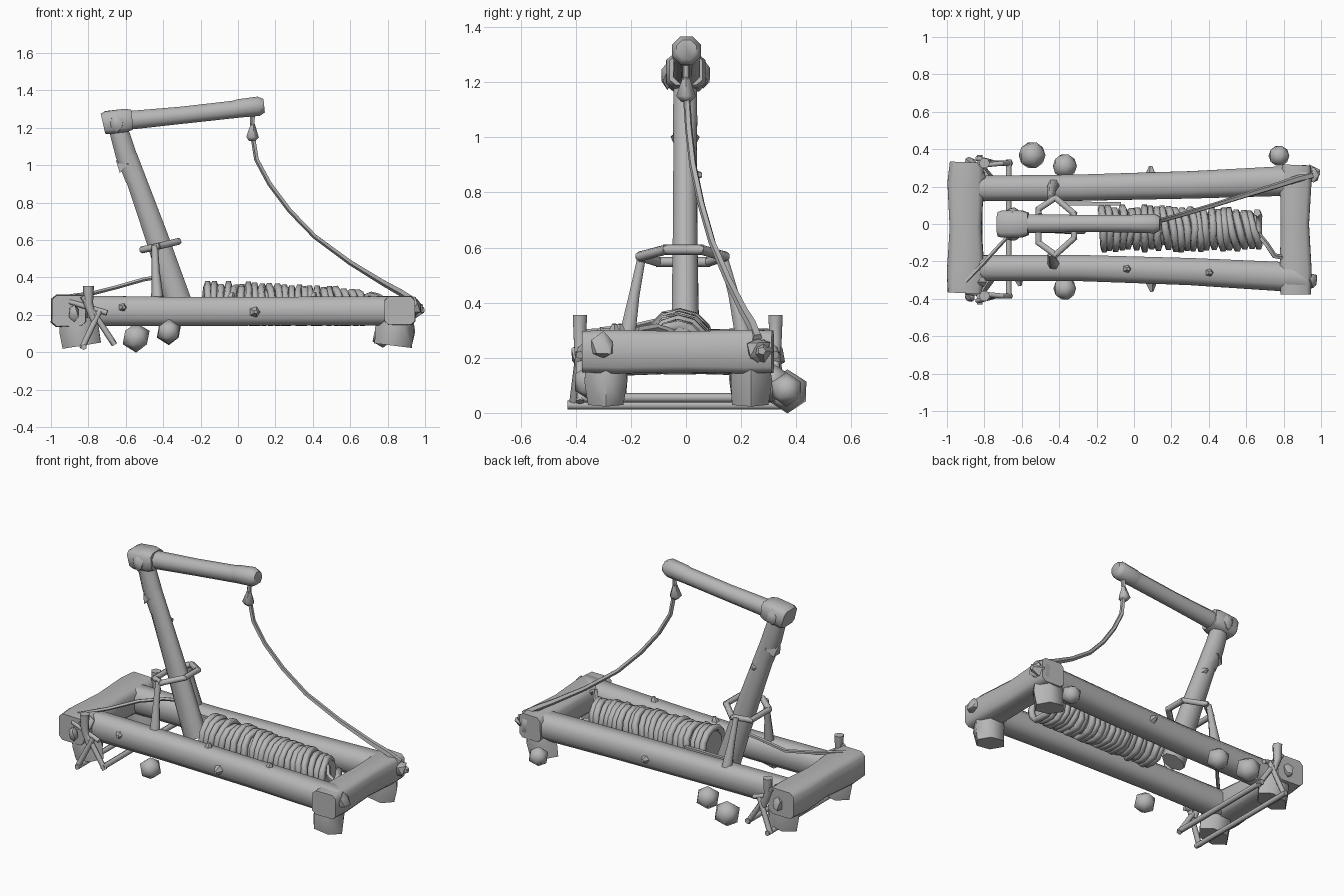
import bpy, bmesh, math, random
from mathutils import Vector

random.seed(4)
mat = bpy.data.materials.new("plain grey")
mat.diffuse_color = (0.47, 0.47, 0.47, 1)


def finish(name, bm, angle):
    bmesh.ops.recalc_face_normals(bm, faces=bm.faces)
    me = bpy.data.meshes.new(name)
    bm.to_mesh(me)
    bm.free()
    me.materials.append(mat)
    me.shade_smooth()
    me.set_sharp_from_angle(angle=math.radians(angle))
    ob = bpy.data.objects.new(name, me)
    bpy.context.collection.objects.link(ob)
    return ob


def tube(name, pts, radii, n=8, up=(0, 0, 1), jitter=0.0, angle=62, box=0.0):
    """Sweep an n-sided section, or a chamfered box if box > 0; a radius is a number or (side, up)."""
    pts = [Vector(p) for p in pts]
    if not isinstance(radii, list):
        radii = [radii] * len(pts)
    k = 1 / math.cos(math.pi / n)
    section = [(k * math.cos(math.tau * (j + 0.5) / n), k * math.sin(math.tau * (j + 0.5) / n)) for j in range(n)]
    if box:
        c = box
        section = [(1, c), (c, 1), (-c, 1), (-1, c), (-1, -c), (-c, -1), (c, -1), (1, -c)]
    bm = bmesh.new()
    rings = []
    for i, p in enumerate(pts):
        t = (pts[min(i + 1, len(pts) - 1)] - pts[max(i - 1, 0)]).normalized()
        side = t.cross(Vector(up)).normalized()
        v = side.cross(t)
        r = radii[i] if isinstance(radii[i], tuple) else (radii[i], radii[i])
        ring = []
        for a, b in section:
            f = 1 + random.uniform(-jitter, jitter)
            ring.append(bm.verts.new(p + side * a * r[0] * f + v * b * r[1] * f))
        rings.append(ring)
    for a, b in zip(rings, rings[1:]):
        for j in range(n):
            bm.faces.new((a[j], a[(j + 1) % n], b[(j + 1) % n], b[j]))
    bm.faces.new(rings[0])
    bm.faces.new(rings[-1])
    return finish(name, bm, angle)


def lump(name, loc, size, sub=1, jitter=0.0, angle=45):
    """Rough low-poly ball, for boulders and knots."""
    bm = bmesh.new()
    bmesh.ops.create_icosphere(bm, subdivisions=sub, radius=1)
    for v in bm.verts:
        f = 1 + random.uniform(-jitter, jitter)
        v.co = Vector(loc) + Vector(c * s * f for c, s in zip(v.co, size))
    return finish(name, bm, angle)


def cone(name, loc, direction, r, h, n=5):
    d = Vector(direction).normalized()
    up = (0, 1, 0) if abs(d.z) > 0.7 else (0, 0, 1)
    return tube(name, [loc, Vector(loc) + d * h], [r, 0.3 * r], n, up)


# Side logs, splaying slightly toward the right end
for name, ys in (("back_side_log", (0.19, 0.195, 0.21, 0.235)), ("front_side_log", (-0.235, -0.235, -0.255, -0.288))):
    tube(name, [(x, y, z) for x, y, z in zip((-0.9, -0.3, 0.3, 0.925), ys, (0.222, 0.218, 0.22, 0.222))],
         [(0.068, 0.08), (0.07, 0.077), (0.073, 0.076), (0.08, 0.078)], 8, jitter=0.02, box=0.5)

# End beams, nearly square in section
tube("left_end_beam", [(-0.905, -0.37, 0.222), (-0.9, -0.26, 0.222), (-0.9, -0.02, 0.222), (-0.9, 0.22, 0.222), (-0.895, 0.33, 0.222)],
     [(0.09, 0.083), (0.1, 0.087), (0.085, 0.078), (0.098, 0.085), (0.09, 0.082)], 8, jitter=0.015, box=0.72)
tube("right_end_beam", [(0.865, -0.378, 0.222), (0.865, -0.25, 0.222), (0.86, 0, 0.222), (0.865, 0.22, 0.222), (0.87, 0.315, 0.222)],
     [(0.082, 0.076), (0.085, 0.078), (0.076, 0.074), (0.085, 0.08), (0.075, 0.076)], 8, jitter=0.015, box=0.72)

# Stub feet under the four corners
for sx, x, lean in (("left", -0.855, 0.02), ("right", 0.845, -0.015)):
    for sy, y in (("front", -0.29), ("back", 0.235)):
        tube(f"{sx}_{sy}_foot", [(x, y, 0.18), (x + lean * 0.3, y, 0.12), (x + lean, y, 0.035)],
             [(0.07, 0.08), (0.076, 0.09), (0.066, 0.086)], 6, up=(1, 0, 0), jitter=0.05)

# Splintered wood at the frame corners
for i, (x, y, z) in enumerate(((0.945, -0.3, 0.24), (0.95, 0.26, 0.23), (-0.83, -0.31, 0.26), (-0.83, 0.25, 0.26))):
    lump(f"corner_splinter_{i + 1}", (x, y, z), (0.04, 0.045, 0.05), 1, 0.22)

# Broken-off branch knots on the logs and arm
for i, (p, d) in enumerate((((0.09, -0.315, 0.215), (0.1, -1, 0)), ((0.09, 0.262, 0.215), (0, 1, 0.1)),
                            ((-0.04, -0.24, 0.275), (0.2, 0, 1)), ((0.4, -0.26, 0.275), (0.2, 0, 1)),
                            ((-0.62, -0.285, 0.24), (0.2, -1, 0)), ((-0.5, 0.01, 0.86), (0, 1, 0.1)))):
    cone(f"branch_knot_{i + 1}", p, d, 0.026, 0.048)


# Rope coil: inner core with an uneven, wobbly wound rope
def axis(t):
    return Vector((-0.18 + 0.85 * t, -0.022 - 0.01 * t, 0.256 - 0.025 * t))


tube("coil_core", [axis(t) for t in (0.01, 0.3, 0.7, 0.98)], [0.088, 0.088, 0.083, 0.077], 10)
turns, seg = 23, 12
path = []
rad = 0.1
for i in range(turns * seg + 1):
    t = i / (turns * seg)
    a = math.tau * i / seg
    if i % 4 == 0:
        rad = 0.104 - 0.012 * t + random.uniform(-0.01, 0.01)
        slip = random.uniform(-0.007, 0.007)
    skew = 0.016 * math.sin(a + 5 * t) * math.sin(9 * t) + slip
    p = axis(t) + Vector((skew, rad * math.cos(a), rad * math.sin(a)))
    p.z = max(p.z, 0.157)
    path.append(p)
tube("coil_rope", path, 0.0175, 5, up=(1, 0, 0), angle=80)
tube("coil_tail", [(0.66, -0.05, 0.29), (0.71, -0.11, 0.31), (0.75, -0.17, 0.3), (0.8, -0.18, 0.27)], 0.012, 5)

# Leaning arm and its top beam
tube("arm_lower", [(-0.295, -0.003, 0.2), (-0.325, -0.003, 0.29), (-0.44, -0.003, 0.63), (-0.59, -0.003, 1.05)],
     [(0.05, 0.07), (0.05, 0.068), (0.045, 0.06), (0.042, 0.05)], 8, up=(1, 0, 0), jitter=0.02)
tube("arm_upper", [(-0.55, -0.003, 0.92), (-0.6, -0.003, 1.06), (-0.645, -0.003, 1.21)],
     [(0.042, 0.05), (0.044, 0.056), (0.042, 0.05)], 8, up=(1, 0, 0))
cone("arm_splinter", (-0.6, -0.003, 0.99), (-0.6, 0, 0.6), 0.045, 0.06)
tube("arm_joint", [(-0.722, 0, 1.222), (-0.7, 0, 1.227), (-0.6, 0, 1.24), (-0.565, 0, 1.243)],
     [(0.065, 0.054), (0.072, 0.062), (0.07, 0.062), (0.06, 0.054)], 8, jitter=0.03, box=0.65)
for side, y in (("front", -0.068), ("back", 0.063)):
    lump(f"joint_binding_{side}", (-0.65, y, 1.225), (0.04, 0.026, 0.052), 1, 0.15)
tube("top_beam", [(-0.6, 0.002, 1.238), (-0.3, 0.003, 1.267), (0.04, 0.002, 1.305)], [0.05, 0.046, 0.047], 8)
tube("top_beam_end", [(-0.02, 0.002, 1.3), (0.0, 0.002, 1.303), (0.11, 0.002, 1.315), (0.14, 0.002, 1.318)],
     [0.045, 0.049, 0.052, 0.036], 8)

# Hanging trigger rope with its knot
rope = [(0.08, 0, 1.29), (0.076, 0, 1.18), (0.1, 0.01, 1.03), (0.17, 0.025, 0.9), (0.275, 0.055, 0.76), (0.41, 0.095, 0.62),
        (0.6, 0.155, 0.48), (0.78, 0.21, 0.37), (0.87, 0.24, 0.32), (0.95, 0.26, 0.27)]
tube("trigger_rope", rope, [0.011] * 6 + [0.012, 0.014, 0.016, 0.016], 5, up=(0, 1, 0))
tube("rope_knot", [(0.076, 0, 1.13), (0.074, 0, 1.15), (0.078, 0, 1.22)], [0.016, 0.03, 0.01], 5, up=(0, 1, 0))

# Six-sided collar around the arm with two supporting stays
ring = [(-0.32, -0.075, 0.592), (-0.42, -0.165, 0.568), (-0.51, -0.1, 0.548),
        (-0.51, 0.08, 0.548), (-0.42, 0.14, 0.568), (-0.32, 0.055, 0.592)]
for i, p in enumerate(ring):
    q = Vector(ring[(i + 1) % 6])
    d = (q - Vector(p)).normalized() * 0.008
    tube(f"collar_bar_{i + 1}", [Vector(p) - d, q + d], 0.016, 6)
for name, y0, y1 in (("front_stay", -0.16, -0.215), ("back_stay", 0.135, 0.21)):
    tube(name, [(-0.445, y0, 0.57), (-0.44, (y0 + y1) / 2, 0.43), (-0.43, y1, 0.27)], [0.015, 0.019, 0.03], 6, up=(1, 0, 0))

# Thin tether from the arm to the left front corner
tube("tether", [(-0.37, -0.01, 0.41), (-0.5, -0.02, 0.39), (-0.66, -0.05, 0.345), (-0.78, -0.18, 0.315), (-0.9, -0.31, 0.3)], 0.009, 5)
tube("inner_lath", [(-0.4, 0.11, 0.27), (-0.07, 0.108, 0.27)], 0.01, 4)

# Crossed sticks, pegs and rails at the left end
for name, y, s in (("front", -0.385, -1), ("back", 0.325, 1)):
    tube(f"{name}_peg", [(-0.8, y, 0.355), (-0.8, y, 0.26), (-0.77, y, 0.17)], [0.026, 0.022, 0.016], 6, up=(1, 0, 0))
    tube(f"{name}_long_stick", [(-0.83, y, 0.3), (-0.66, y, 0.04)], 0.014, 6)
    tube(f"{name}_short_stick", [(-0.74, y, 0.22), (-0.835, y + 0.025 * s, 0.02)], 0.014, 6)
    tube(f"{name}_tie", [(-0.9, y - 0.02 * s, 0.27), (-0.7, y, 0.21)], 0.013, 6)
    lump(f"{name}_side_wedge", (-0.875, y + 0.005 * s, 0.21), (0.03, 0.03, 0.05), 1, 0.2)
tube("inner_rail", [(-0.67, -0.395, 0.055), (-0.67, 0.345, 0.055)], 0.015, 6)
tube("outer_rail", [(-0.825, -0.43, 0.028), (-0.825, 0.37, 0.028)], 0.014, 6)

# Boulders beside the frame
for i, (x, y, z, r) in enumerate(((-0.545, 0.368, 0.078, 0.08), (-0.37, 0.31, 0.11, 0.072),
                                  (-0.37, -0.345, 0.11, 0.068), (0.775, 0.365, 0.085, 0.062))):
    lump(f"boulder_{i + 1}", (x, y, z), (r, r, r), 1, 0.015, 50)

# Tip of the trigger notch at the right end
cone("trigger_tip", (0.94, 0.27, 0.225), (1, 0.1, 0), 0.04, 0.055)
